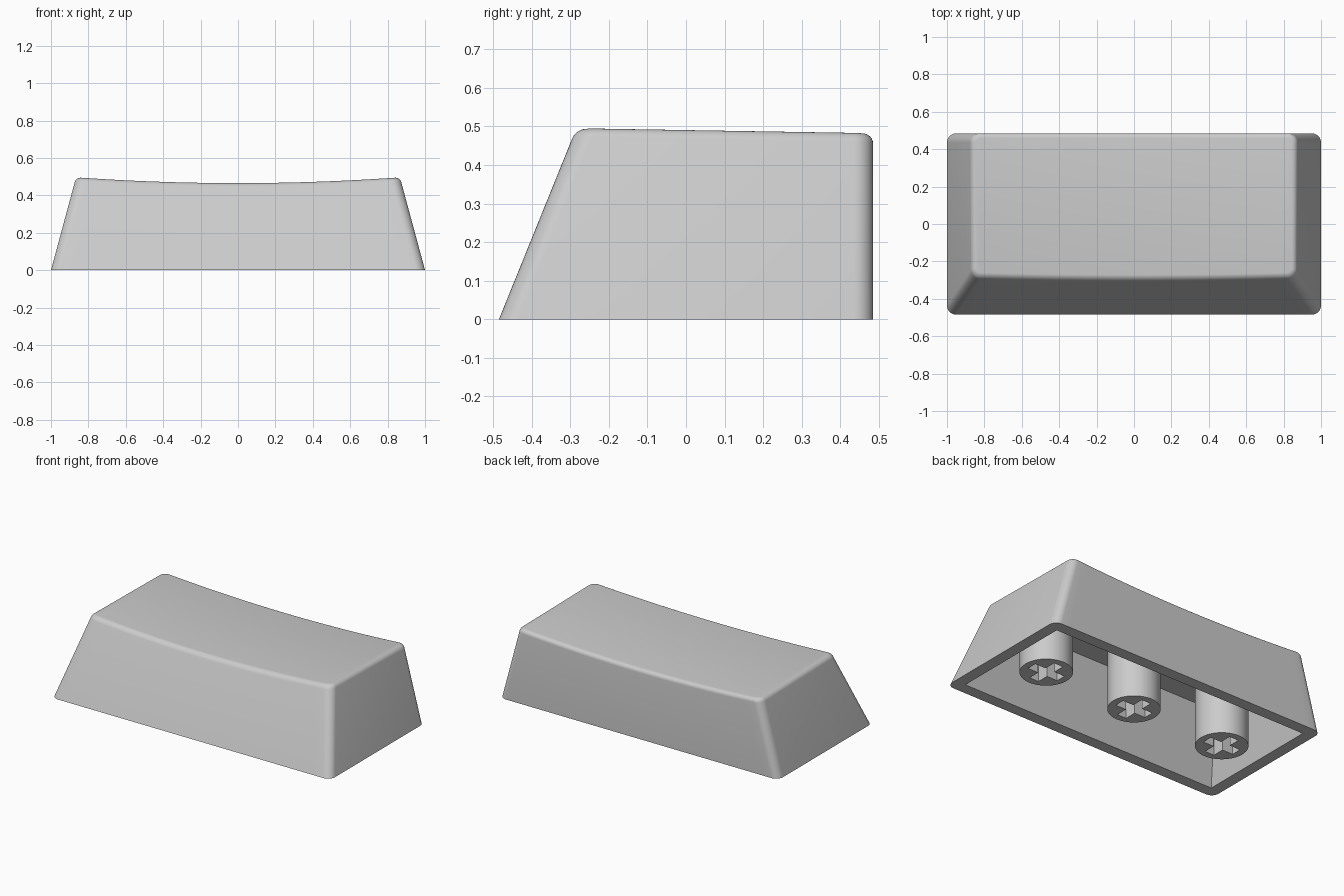
import bpy, bmesh
from math import sin, cos, pi

cube = bpy.data.objects.get("Cube")
if cube:
    bpy.data.objects.remove(cube)

CORNER, FILLET, WALL, CEILING = 0.05, 0.025, 0.075, 0.4

grey = bpy.data.materials.new("light grey plastic")
grey.use_nodes = True
colour = (0.6, 0.6, 0.6, 1)
grey.diffuse_color = colour
grey.node_tree.nodes["Principled BSDF"].inputs["Base Color"].default_value = colour


def finish(obj):
    bpy.ops.object.select_all(action='DESELECT')
    obj.select_set(True)
    bpy.context.view_layer.objects.active = obj
    if obj.type == 'CURVE':
        bpy.ops.object.convert(target='MESH')
        obj = bpy.context.object
    bpy.ops.object.shade_smooth_by_angle(angle=pi / 6)


# Half outline: left corner arc, straight run, right corner arc
STEPS, RUN = 8, 32
chain = [(-1, pi + pi / 2 * i / STEPS) for i in range(STEPS + 1)]
chain += [(-1 + 2 * i / RUN, 1.5 * pi) for i in range(1, RUN)]
chain += [(1, 1.5 * pi + pi / 2 * i / STEPS) for i in range(STEPS + 1)]


def outline(side, angle, back, z, inset, radius):
    """Point on the tapered rounded rectangle at height z."""
    half = 1 - 0.27 * z - inset
    front_y, back_y = -0.485 + 0.405 * z + inset, 0.485 - inset
    x = side * (half - radius) + radius * cos(angle)
    edge = radius + radius * sin(angle)
    return x, (back_y - edge if back else front_y + edge)


def dish(x, y):
    """Height of the scooped, gently sloping top."""
    return 0.491 - 0.017 * y - 0.03 * (1 - (x / 0.85) ** 2)


def ring(bm, inset, radius, z=None, drop=0):
    rows = []
    for back in (False, True):
        row = []
        for side, angle in chain:
            height = 0.47 if z is None else z
            for _ in range(4):
                x, y = outline(side, angle, back, height, inset, radius)
                if z is None:
                    height = dish(x, y) - drop
            row.append(bm.verts.new((x, y, height)))
        rows.append(row)
    return rows


def bridge(bm, a, b):
    a, b = a[0] + a[1][::-1], b[0] + b[1][::-1]
    for i in range(len(a)):
        j = (i + 1) % len(a)
        bm.faces.new((a[i], a[j], b[j], b[i]))


def cap(bm, rows):
    front, back = rows
    for i in range(len(front) - 1):
        bm.faces.new((front[i], front[i + 1], back[i + 1], back[i]))


# Hollow shell: ceiling, inner walls, rim, outer walls, fillet, top
bm = bmesh.new()
rings = [ring(bm, WALL, 0, z=CEILING), ring(bm, WALL, 0, z=0), ring(bm, 0, CORNER, z=0)]
for i in range(7):
    a = pi / 2 * i / 6
    rings.append(ring(bm, FILLET * (1 - cos(a)), CORNER - FILLET * (1 - cos(a)),
                      drop=FILLET * (1 - sin(a))))
for lower, upper in zip(rings, rings[1:]):
    bridge(bm, lower, upper)
cap(bm, rings[0])
cap(bm, rings[-1])
bmesh.ops.remove_doubles(bm, verts=bm.verts, dist=0.0001)
bmesh.ops.recalc_face_normals(bm, faces=bm.faces)
mesh = bpy.data.meshes.new("key_shell")
bm.to_mesh(mesh)
bm.free()
mesh.materials.append(grey)
shell = bpy.data.objects.new("key_shell", mesh)
bpy.context.collection.objects.link(shell)
finish(shell)

# Round mounting stems with a cross-shaped socket
L, W = 0.11, 0.033
quarter = [(L, -W), (L, W), (W, W)]
cross = []
for turn in range(4):
    for x, y in quarter:
        for _ in range(turn):
            x, y = -y, x
        cross.append((x, y))
circle = [(0.154 * cos(2 * pi * i / 48), 0.154 * sin(2 * pi * i / 48)) for i in range(48)]

for name, x in (("right_stem", -0.66), ("middle_stem", 0), ("left_stem", 0.66)):
    curve = bpy.data.curves.new(name, 'CURVE')
    curve.dimensions = '2D'
    curve.fill_mode = 'BOTH'
    curve.extrude = CEILING / 2
    for points in (circle, cross):
        spline = curve.splines.new('POLY')
        spline.points.add(len(points) - 1)
        for point, (px, py) in zip(spline.points, points):
            point.co = (px, py, 0, 1)
        spline.use_cyclic_u = True
    curve.materials.append(grey)
    stem = bpy.data.objects.new(name, curve)
    stem.location = (x, 0, CEILING / 2)
    bpy.context.collection.objects.link(stem)
    finish(stem)
